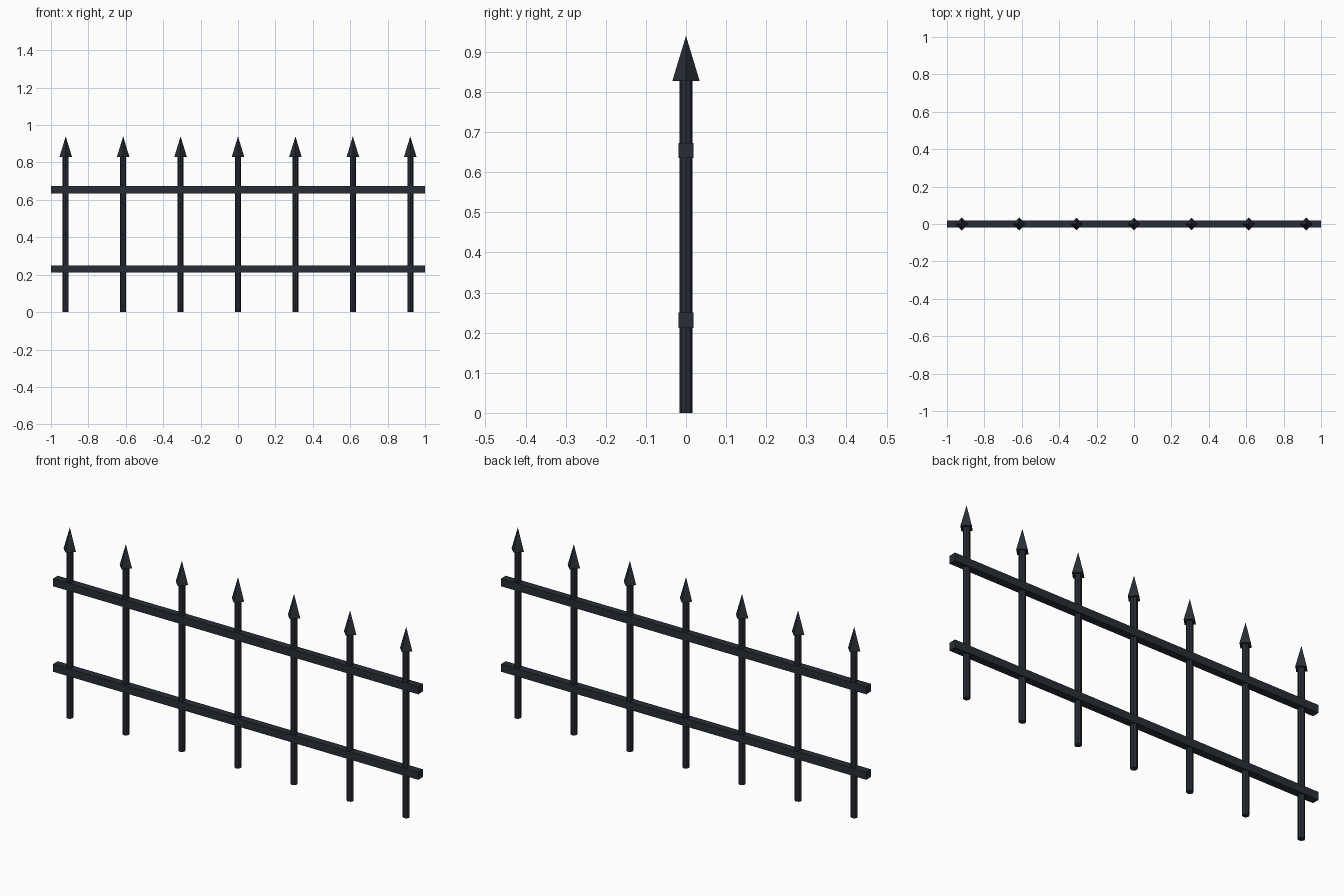
import bpy

if "Cube" in bpy.data.objects:
    bpy.data.objects.remove(bpy.data.objects["Cube"])

iron = bpy.data.materials.new("dark_iron")
iron.diffuse_color = (0.022, 0.027, 0.036, 1)
iron.use_nodes = True
iron.node_tree.nodes["Principled BSDF"].inputs["Base Color"].default_value = iron.diffuse_color


def finish(name):
    obj = bpy.context.object
    obj.name = name
    obj.data.materials.append(iron)
    return obj


POSTS = 7
SPACING = 0.307
SHAFT_TOP = 0.828
TIP = 0.94

# Upright bars, each with a four-sided spear point
for i in range(POSTS):
    x = (i - (POSTS - 1) / 2) * SPACING
    bpy.ops.mesh.primitive_cylinder_add(
        vertices=8, radius=0.016, depth=SHAFT_TOP, location=(x, 0, SHAFT_TOP / 2))
    finish(f"picket_{i + 1}")
    bpy.ops.mesh.primitive_cone_add(
        vertices=4, radius1=0.034, radius2=0, depth=TIP - SHAFT_TOP,
        location=(x, 0, (TIP + SHAFT_TOP) / 2))
    finish(f"spear_point_{i + 1}")

# Horizontal rails
for name, z in (("lower_rail", 0.231), ("upper_rail", 0.654)):
    bpy.ops.mesh.primitive_cube_add(size=1, location=(0, 0, z))
    bpy.context.object.scale = (2, 0.037, 0.038)
    bpy.ops.object.transform_apply(location=False, rotation=False, scale=True)
    finish(name)
